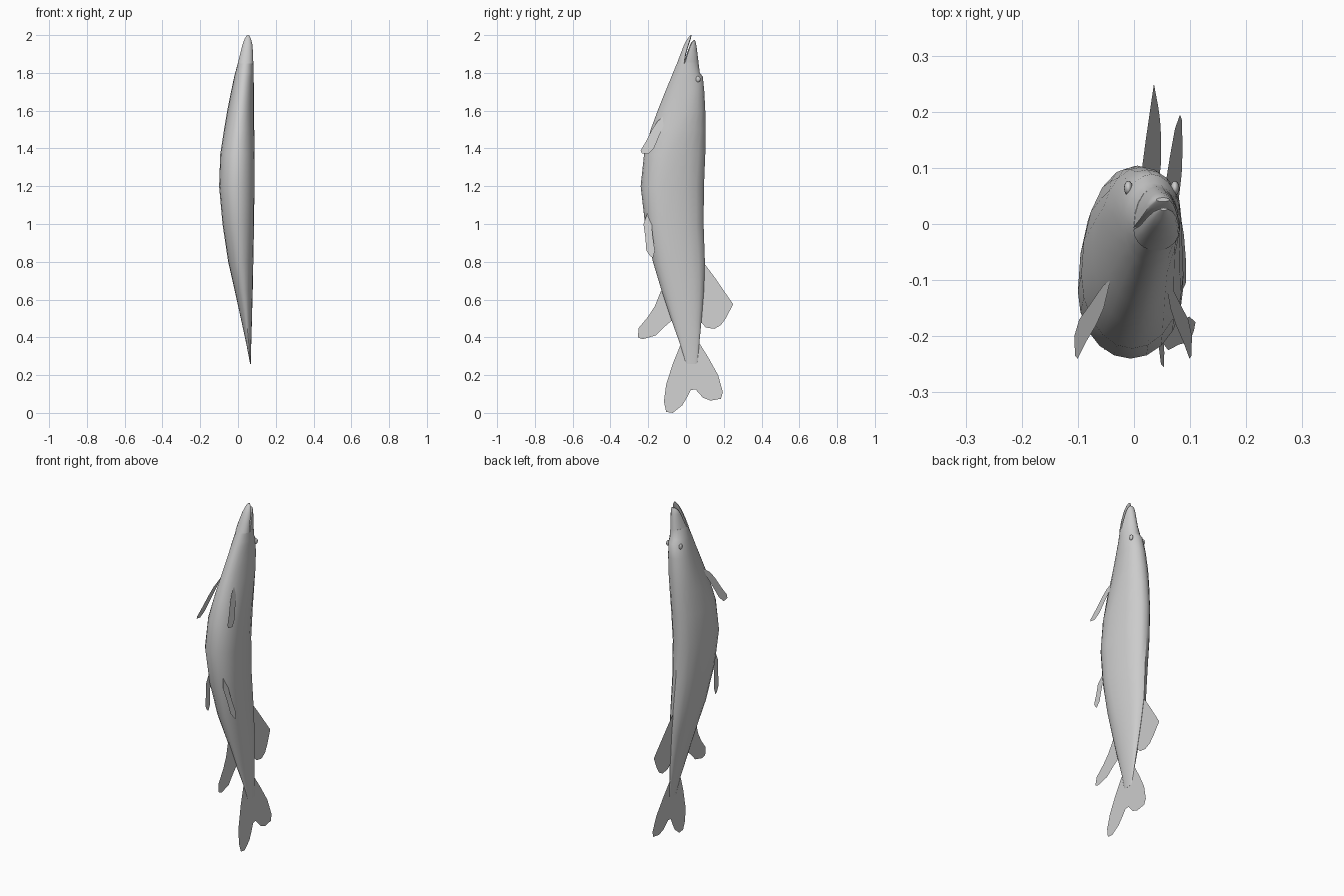
import bpy, math


def make(name, verts, faces, smooth=True):
    me = bpy.data.meshes.new(name)
    me.from_pydata(verts, [], faces)
    me.update()
    ob = bpy.data.objects.new(name, me)
    bpy.context.collection.objects.link(ob)
    bpy.context.view_layer.objects.active = ob
    ob.select_set(True)
    if smooth:
        bpy.ops.object.shade_smooth_by_angle(angle=math.radians(40))
    ob.select_set(False)
    return ob


def loft(name, rows, n=20):
    """rows: z, left x, right x, belly y, widest y, back y (from low to high)"""
    verts, faces = [], []
    for z, x0, x1, yb, yw, yt in rows:
        for i in range(n):
            a = 2 * math.pi * i / n
            s = math.sin(a)
            y = yw + s * (yt - yw if s > 0 else yw - yb)
            verts.append(((x0 + x1) / 2 + (x1 - x0) / 2 * math.cos(a), y, z))
    for r in range(len(rows) - 1):
        for i in range(n):
            j = (i + 1) % n
            faces.append((r * n + i, r * n + j, (r + 1) * n + j, (r + 1) * n + i))
    faces.append(tuple(reversed(range(n))))
    faces.append(tuple(range((len(rows) - 1) * n, len(rows) * n)))
    return make(name, verts, faces)


def fin(name, outline, xfun):
    """flat sheet from a (y, z) outline, x given by a function of y and z"""
    return make(name, [(xfun(y, z), y, z) for y, z in outline],
                [tuple(range(len(outline)))], False)


# Body, bent sideways towards the tail and head
loft("body", [
    (0.26, 0.064, 0.068, 0.00, 0.03, 0.06),
    (0.36, 0.045, 0.070, -0.03, 0.02, 0.07),
    (0.50, 0.015, 0.074, -0.08, 0.00, 0.083),
    (0.65, -0.018, 0.078, -0.13, -0.03, 0.095),
    (0.80, -0.052, 0.081, -0.175, -0.07, 0.10),
    (1.00, -0.082, 0.085, -0.217, -0.11, 0.093),
    (1.20, -0.100, 0.087, -0.240, -0.12, 0.095),
    (1.37, -0.094, 0.088, -0.222, -0.09, 0.102),
    (1.50, -0.074, 0.086, -0.187, -0.04, 0.104),
    (1.60, -0.057, 0.085, -0.150, 0.00, 0.102),
    (1.70, -0.037, 0.084, -0.110, 0.015, 0.097),
    (1.78, -0.020, 0.083, -0.077, 0.01, 0.089),
    (1.80, -0.015, 0.083, -0.069, 0.01, 0.073),
    (1.855, 0.000, 0.081, -0.046, 0.00, 0.066)])

# Parted jaws
loft("upper_jaw", [
    (1.85, -0.001, 0.081, -0.010, -0.006, 0.067),
    (1.90, 0.011, 0.079, 0.004, 0.009, 0.061),
    (1.94, 0.021, 0.075, 0.018, 0.023, 0.056),
    (1.96, 0.028, 0.071, 0.028, 0.033, 0.052),
    (1.973, 0.040, 0.063, 0.040, 0.043, 0.047)])
loft("lower_jaw", [
    (1.85, -0.001, 0.081, -0.048, -0.010, -0.006),
    (1.90, 0.011, 0.080, -0.029, -0.003, 0.000),
    (1.95, 0.024, 0.076, -0.010, 0.012, 0.015),
    (1.98, 0.035, 0.069, 0.007, 0.022, 0.025),
    (2.00, 0.047, 0.059, 0.024, 0.027, 0.029)])

# Eyes
for side, x in (("left", -0.010), ("right", 0.073)):
    bpy.ops.mesh.primitive_uv_sphere_add(segments=12, ring_count=8, radius=1, location=(x, 0.064, 1.767))
    eye = bpy.context.object
    eye.name = side + "_eye"
    eye.scale = (0.008, 0.013, 0.016)
    bpy.ops.object.shade_smooth()
    eye.select_set(False)


# Fins on the middle plane follow the bend of the tail
def bend(y, z):
    return 0.015 + (0.78 - z) * 0.1


fin("dorsal_fin", [(0.07, 0.82), (0.105, 0.78), (0.15, 0.72), (0.205, 0.64), (0.25, 0.575),
                   (0.21, 0.50), (0.185, 0.465), (0.15, 0.445), (0.105, 0.452), (0.085, 0.475), (0.05, 0.48)], bend)
fin("anal_fin", [(-0.10, 0.68), (-0.135, 0.64), (-0.165, 0.565), (-0.20, 0.51), (-0.25, 0.45), (-0.255, 0.40),
                 (-0.23, 0.39), (-0.16, 0.41), (-0.115, 0.455), (-0.08, 0.485), (-0.05, 0.50)], bend)
fin("tail_fin", [(-0.025, 0.37), (-0.07, 0.26), (-0.105, 0.15), (-0.117, 0.06), (-0.105, 0.005), (-0.07, 0.0),
                 (-0.02, 0.04), (0.01, 0.09), (0.025, 0.12), (0.05, 0.125), (0.09, 0.08), (0.13, 0.065),
                 (0.185, 0.075), (0.195, 0.11), (0.17, 0.20), (0.12, 0.29), (0.07, 0.37)], bend)

# Paired fins, one outline per pair
pectoral = [(-0.10, 1.585), (-0.11, 1.54), (-0.145, 1.46), (-0.17, 1.40), (-0.20, 1.37),
            (-0.235, 1.375), (-0.24, 1.39), (-0.21, 1.44), (-0.18, 1.50), (-0.15, 1.545)]
pelvic = [(-0.20, 1.07), (-0.182, 1.02), (-0.178, 0.95), (-0.165, 0.86), (-0.175, 0.82),
          (-0.19, 0.83), (-0.21, 0.86), (-0.215, 0.93), (-0.225, 1.00)]
for side, px, ps, vx, vs in (("left", -0.042, -0.30, -0.045, -0.10), ("right", 0.056, 0.22, 0.042, 0.27)):
    fin(side + "_pectoral_fin", pectoral, lambda y, z: px + ps * (1.585 - z))
    fin(side + "_pelvic_fin", pelvic, lambda y, z: vx + vs * (1.07 - z))
